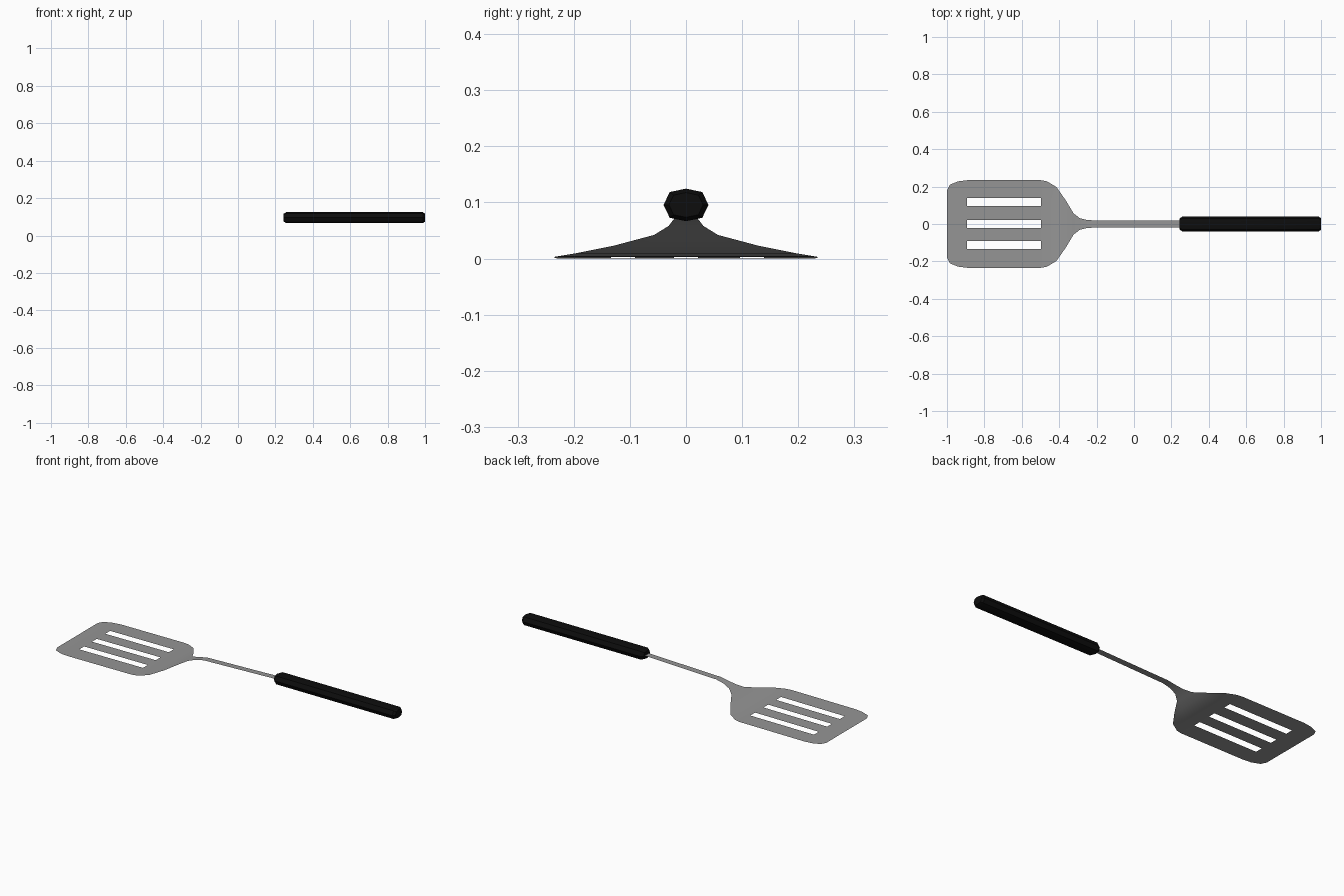
import bpy, bmesh, math

if "Cube" in bpy.data.objects:
    bpy.data.objects.remove(bpy.data.objects["Cube"])


def material(name, color, roughness):
    mat = bpy.data.materials.new(name)
    mat.use_nodes = True
    mat.diffuse_color = color
    bsdf = mat.node_tree.nodes["Principled BSDF"]
    bsdf.inputs["Base Color"].default_value = color
    bsdf.inputs["Roughness"].default_value = roughness
    return mat


def finish(bm, name, mat, angle):
    bmesh.ops.recalc_face_normals(bm, faces=bm.faces)
    mesh = bpy.data.meshes.new(name)
    bm.to_mesh(mesh)
    bm.free()
    mesh.materials.append(mat)
    obj = bpy.data.objects.new(name, mesh)
    bpy.context.collection.objects.link(obj)
    bpy.ops.object.select_all(action="DESELECT")
    obj.select_set(True)
    bpy.context.view_layer.objects.active = obj
    bpy.ops.object.shade_smooth_by_angle(angle=math.radians(angle))
    return obj


steel = material("grey steel", (0.3, 0.3, 0.3, 1), 0.5)
black = material("black plastic", (0.004, 0.004, 0.004, 1), 0.6)

# Blade, neck and shaft: one thin sheet, stations of (x, half width, z)
stations = [
    (-1, 0.18, 0), (-0.985, 0.21, 0), (-0.94, 0.228, 0),
    (-0.893, 0.234, 0.001), (-0.497, 0.234, 0.003),
    (-0.465, 0.228, 0.004), (-0.415, 0.198, 0.009), (-0.366, 0.128, 0.023),
    (-0.323, 0.057, 0.042), (-0.29, 0.031, 0.058), (-0.25, 0.021, 0.071),
    (-0.2, 0.019, 0.081), (0.25, 0.018, 0.095), (0.3, 0.018, 0.095),
]
lanes = [-0.234, -0.134, -0.091, -0.021, 0.021, 0.096, 0.139, 0.234]
slot_row = 3  # the blade row that holds the three slots

bm = bmesh.new()
rows = [[bm.verts.new((x, w * y / lanes[-1], z)) for y in lanes]
        for x, w, z in stations]
for i in range(len(rows) - 1):
    for j in range(len(lanes) - 1):
        if i == slot_row and j % 2 == 1:
            continue
        bm.faces.new((rows[i][j], rows[i + 1][j],
                      rows[i + 1][j + 1], rows[i][j + 1]))
finish(bm, "slotted_blade_and_shaft", steel, 40)

# Handle: flattened octagonal bar with chamfered ends
section = [(0.04, 0), (0.029, 0.023), (0, 0.029), (-0.029, 0.023),
           (-0.04, 0), (-0.029, -0.023), (0, -0.029), (0.029, -0.023)]
bm = bmesh.new()
rings = [[bm.verts.new((x, y * s, 0.0955 + z * s)) for y, z in section]
         for x, s in ((0.243, 0.72), (0.258, 1), (0.988, 1), (1, 0.76))]
for a, b in zip(rings, rings[1:]):
    for k in range(len(section)):
        n = (k + 1) % len(section)
        bm.faces.new((a[k], a[n], b[n], b[k]))
bm.faces.new(rings[0])
bm.faces.new(rings[-1])
finish(bm, "handle", black, 30)
